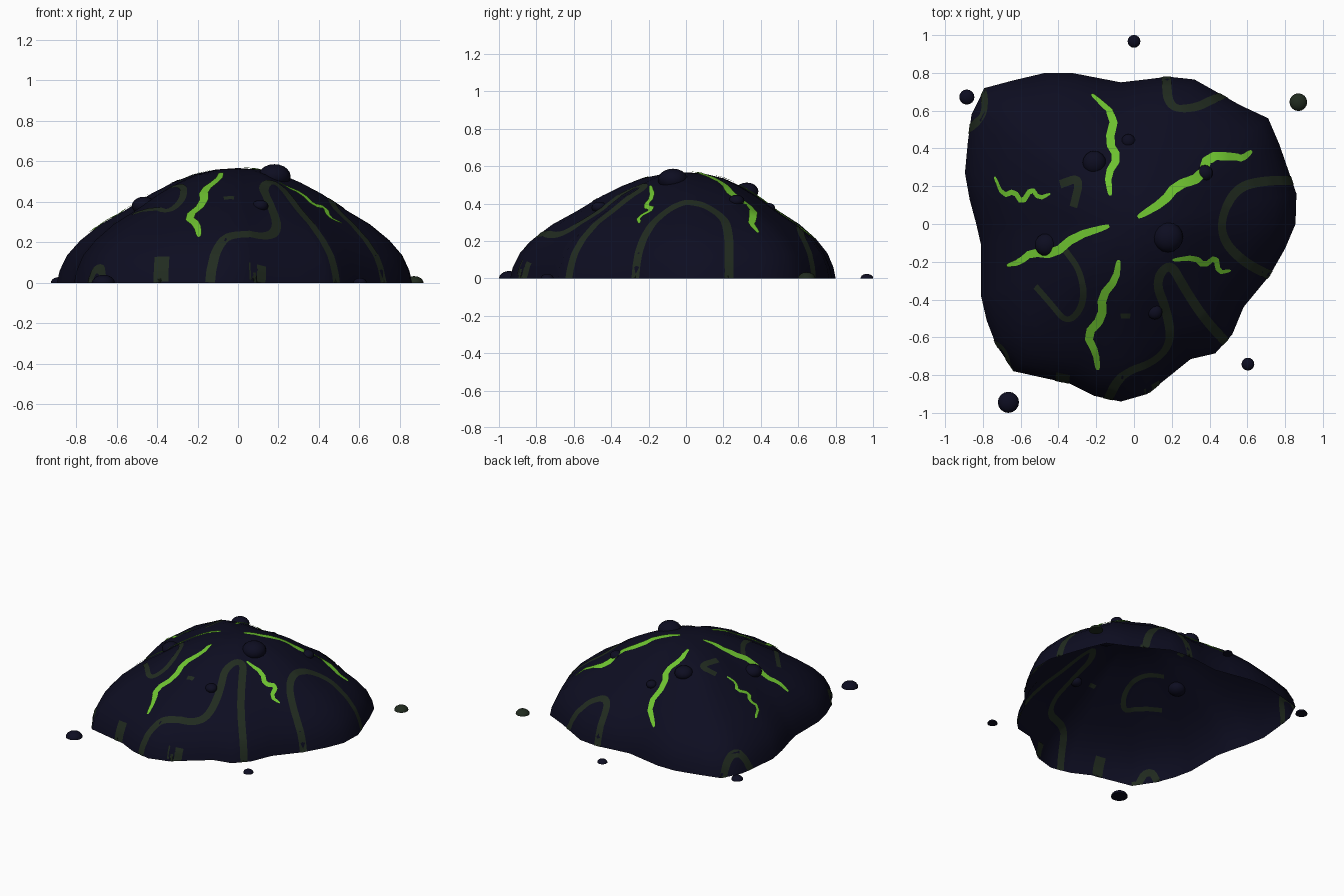
import bpy, bmesh, math
from mathutils import Vector
from mathutils.bvhtree import BVHTree

cube = bpy.data.objects.get("Cube")
if cube:
    bpy.data.objects.remove(cube, do_unlink=True)


def material(name, rgb):
    m = bpy.data.materials.new(name)
    m.use_nodes = True
    m.diffuse_color = (*rgb, 1)
    m.node_tree.nodes["Principled BSDF"].inputs["Base Color"].default_value = (*rgb, 1)
    return m


NAVY = material("dark navy slime", (0.004, 0.004, 0.015))
MOSS = material("murky green", (0.015, 0.024, 0.014))
LIME = material("bright green", (0.16, 0.56, 0.03))


def add_object(name, bm, mat):
    mesh = bpy.data.meshes.new(name)
    bm.to_mesh(mesh)
    bm.free()
    mesh.materials.append(mat)
    mesh.shade_smooth()
    obj = bpy.data.objects.new(name, mesh)
    bpy.context.collection.objects.link(obj)
    return obj


# Slime mound: an irregular outline scaled up a dome profile, open underneath
OUTLINE = [(.86, .16), (.77, .42), (.71, .56), (.56, .63), (.32, .765), (.18, .78),
           (.06, .765), (-.07, .75), (-.2, .775), (-.33, .8), (-.47, .8), (-.64, .76),
           (-.79, .72), (-.86, .58), (-.88, .43), (-.895, .27), (-.87, .13), (-.835, 0),
           (-.81, -.11), (-.81, -.38), (-.78, -.51), (-.73, -.64), (-.635, -.78),
           (-.34, -.845), (-.21, -.91), (-.07, -.94), (.07, -.9), (.3, -.715),
           (.43, -.685), (.52, -.585), (.58, -.44), (.72, -.27), (.8, -.13), (.855, 0)]
PROFILE = [(1, 0), (.985, .06), (.945, .135), (.87, .21), (.76, .288), (.62, .36),
           (.48, .44), (.36, .495), (.25, .535), (.12, .56)]

bm = bmesh.new()
rings = [[bm.verts.new((x * t, y * t, z)) for x, y in OUTLINE] for t, z in PROFILE]
apex = bm.verts.new((0, 0, .567))
n = len(OUTLINE)
for low, high in zip(rings, rings[1:]):
    for i in range(n):
        j = (i + 1) % n
        bm.faces.new((low[i], low[j], high[j], high[i]))
for i in range(n):
    bm.faces.new((rings[-1][i], rings[-1][(i + 1) % n], apex))
bm.normal_update()
surface = BVHTree.FromBMesh(bm)
add_object("slime_mound", bm, NAVY)


def drop(x, y):
    """Point of the mound below (x, y), or the nearest rim point."""
    hit = surface.ray_cast(Vector((x, y, 2)), Vector((0, 0, -1)))
    return hit[0] or surface.find_nearest(Vector((x, y, 0)))[0]


def smooth_path(points, passes):
    pts = [Vector(p) for p in points]
    for _ in range(passes):
        cut = [pts[0]]
        for a, b in zip(pts, pts[1:]):
            cut += [a.lerp(b, .25), a.lerp(b, .75)]
        pts = cut + [pts[-1]]
    dense = []
    for a, b in zip(pts, pts[1:]):
        steps = max(1, math.ceil((b - a).length / .02))
        dense += [a.lerp(b, k / steps) for k in range(steps)]
    return dense + [pts[-1]]


def ribbon(bm, points, width, offset, passes=3, taper=0.0):
    """Thin strip that hugs the mound along a path."""
    path = [drop(*p) for p in smooth_path(points, passes)]
    last = len(path) - 1
    pairs = []
    for i, p in enumerate(path):
        along = path[min(i + 1, last)] - path[max(i - 1, 0)]
        normal = surface.find_nearest(p)[1]
        side = normal.cross(along).normalized()
        fade = 1 - taper + taper * math.sin(math.pi * i / last) ** .5 if taper else 1
        pair = []
        for s in (1, -1):
            co, nor, _, _ = surface.find_nearest(p + side * (s * width * fade / 2))
            co = co + nor * offset
            co.z = max(co.z, 0)
            pair.append(bm.verts.new(co))
        pairs.append(pair)
    for a, b in zip(pairs, pairs[1:]):
        bm.faces.new((a[0], a[1], b[1], b[0]))


# Murky swirls, showing on both the outer and inner skin
SWIRLS = [
    ("side_arch", .05, [(.9, .23), (.68, .23), (.54, .19), (.46, .04), (.47, -.09), (.59, -.21), (.76, -.29)]),
    ("front_swirl", .05, [(-.15, -.95), (-.07, -.79), (.11, -.73), (.2, -.62), (.17, -.45),
                          (.11, -.3), (.19, -.2), (.26, -.33), (.37, -.5), (.5, -.64)]),
    ("back_arch", .05, [(.17, .8), (.18, .61), (.32, .61), (.42, .66), (.52, .7)]),
    ("corner_curl", .055, [(-.8, .74), (-.78, .58), (-.9, .48)]),
    ("small_hook", .045, [(-.39, .21), (-.28, .25), (-.32, .09)]),
    ("left_curl", .035, [(-.37, -.13), (-.28, -.25), (-.26, -.42), (-.35, -.53), (-.44, -.42), (-.52, -.33)]),
    ("front_spot", .03, [(-.07, -.485), (-.02, -.485)]),
    ("rim_patch_left", .075, [(-.385, -.87), (-.375, -.79)]),
    ("rim_patch_front", .1, [(.1, -.92), (.095, -.85)]),
    ("rim_curl", .05, [(-.76, -.62), (-.68, -.66), (-.65, -.79)]),
]
for name, width, points in SWIRLS:
    bm = bmesh.new()
    for offset in (.003, -.003):
        ribbon(bm, points, width, offset)
    add_object(name, bm, MOSS)

# Glowing veins, on the outer skin only
VEINS = [
    ("back_vein", .045, [(-.225, .685), (-.1, .57), (-.135, .43), (-.085, .35), (-.14, .26), (-.125, .15)]),
    ("left_vein", .052, [(.02, .035), (.16, .12), (.22, .2), (.36, .25), (.39, .36), (.54, .355), (.57, .345), (.62, .385)]),
    ("right_vein", .048, [(-.13, -.01), (-.31, -.065), (-.42, -.16), (-.54, -.15), (-.6, -.2), (-.67, -.22)]),
    ("front_vein", .048, [(-.08, -.19), (-.095, -.29), (-.17, -.38), (-.165, -.49), (-.25, -.585), (-.2, -.68), (-.19, -.77)]),
    ("right_zigzag", .03, [(-.735, .25), (-.69, .15), (-.63, .175), (-.59, .11), (-.54, .19), (-.5, .135), (-.44, .16)]),
    ("left_zigzag", .033, [(.2, -.19), (.32, -.175), (.37, -.22), (.43, -.17), (.445, -.255), (.51, -.245)]),
]
for name, width, points in VEINS:
    bm = bmesh.new()
    ribbon(bm, points, width, .006, passes=1, taper=.7)
    add_object(name, bm, LIME)


def blob(name, x, y, z, r, squash, mat, half=False):
    bm = bmesh.new()
    bmesh.ops.create_uvsphere(bm, u_segments=16, v_segments=10, radius=r)
    if half:
        bmesh.ops.bisect_plane(bm, geom=bm.verts[:] + bm.edges[:] + bm.faces[:],
                               plane_co=(0, 0, 0), plane_no=(0, 0, -1), clear_outer=True)
        bmesh.ops.holes_fill(bm, edges=[e for e in bm.edges if e.is_boundary])
    bmesh.ops.scale(bm, vec=(1, 1, squash), verts=bm.verts)
    obj = add_object(name, bm, mat)
    obj.location = (x, y, z)
    return obj


# Bubbles half sunk in the mound
BUBBLES = [(.18, -.07, .08), (-.21, .325, .062), (-.465, -.11, .06),
           (-.03, .44, .036), (.375, .27, .042), (.11, -.465, .04)]
for i, (x, y, r) in enumerate(BUBBLES):
    blob(f"bubble_{i + 1}", x, y, drop(x, y).z - r * .1, r, .75, NAVY)

# Splashed droplets on the ground
DROPLETS = [(0, .967, .034, NAVY), (-.885, .672, .04, NAVY), (.87, .645, .047, MOSS),
            (.603, -.742, .034, NAVY), (-.665, -.944, .056, NAVY)]
for i, (x, y, r, mat) in enumerate(DROPLETS):
    obj = blob(f"droplet_{i + 1}", x, y, 0, r, .7, mat, half=True)
    bpy.ops.object.select_all(action="DESELECT")
    obj.select_set(True)
    bpy.context.view_layer.objects.active = obj
    bpy.ops.object.shade_smooth_by_angle(angle=math.radians(50))
